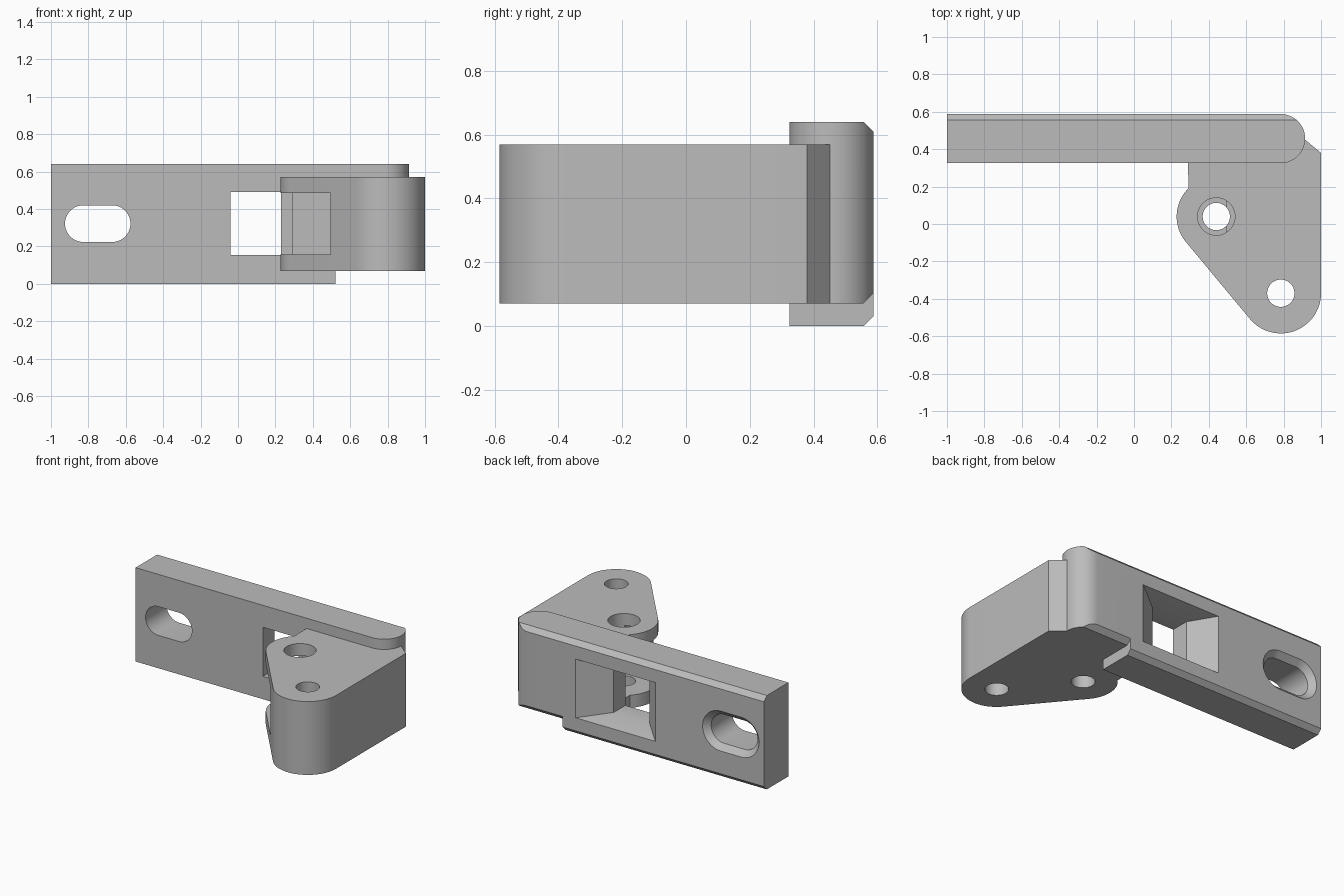
import bpy
import bmesh
from math import cos, sin, radians

cube = bpy.data.objects.get("Cube")
if cube:
    bpy.data.objects.remove(cube, do_unlink=True)

# One plain grey finish
grey = bpy.data.materials.new("plain_grey")
grey.use_nodes = True
colour = (0.5, 0.5, 0.5, 1)
grey.diffuse_color = colour
grey.node_tree.nodes["Principled BSDF"].inputs["Base Color"].default_value = colour


def loft(name, rings):
    """Closed solid skinned through rings with equal point counts."""
    bm = bmesh.new()
    loops = [[bm.verts.new(p) for p in ring] for ring in rings]
    n = len(loops[0])
    for a, b in zip(loops, loops[1:]):
        for i in range(n):
            j = (i + 1) % n
            bm.faces.new((a[i], a[j], b[j], b[i]))
    bm.faces.new(loops[0])
    bm.faces.new(loops[-1])
    bmesh.ops.recalc_face_normals(bm, faces=bm.faces)
    mesh = bpy.data.meshes.new(name)
    bm.to_mesh(mesh)
    bm.free()
    mesh.materials.append(grey)
    obj = bpy.data.objects.new(name, mesh)
    bpy.context.collection.objects.link(obj)
    return obj


def upright(name, plan, low, high):
    """Plan outline extruded along z."""
    return loft(name, [[(x, y, z) for x, y in plan] for z in (low, high)])


def lengthwise(name, section, left, right):
    """Side (y, z) outline extruded along x."""
    return loft(name, [[(x, y, z) for y, z in section] for x in (left, right)])


def arc(cx, cy, r, start, end, steps=24):
    angles = [radians(start + (end - start) * i / steps) for i in range(steps + 1)]
    return [(cx + r * cos(a), cy + r * sin(a)) for a in angles]


def circle(cx, cy, r):
    return arc(cx, cy, r, 0, 360, 48)[:-1]


def combine(target, other, operation="DIFFERENCE"):
    other.hide_render = True
    mod = target.modifiers.new("combine", "BOOLEAN")
    mod.operation = operation
    mod.solver = "EXACT"
    mod.object = other
    bpy.context.view_layer.objects.active = target
    bpy.ops.object.modifier_apply(modifier=mod.name)
    bpy.data.objects.remove(other, do_unlink=True)


# Mounting bar with one rounded end
FRONT, BACK, TOP = 0.325, 0.588, 0.64
radius = (BACK - FRONT) / 2
bar = upright("mounting_bar", [(-1, BACK), (-1, FRONT)]
              + arc(0.915 - radius, FRONT + radius, radius, -90, 90, 32), 0, TOP)

# Bevels along the back edges and the raised underside of the rounded end
combine(bar, lengthwise("top_bevel", [(0.555, 0.642), (0.7, 0.497), (0.7, 0.75), (0.555, 0.75)], -1.2, 1.2))
combine(bar, lengthwise("bottom_bevel", [(0.555, -0.002), (0.7, 0.143), (0.7, -0.1), (0.555, -0.1)], -1.2, 1.2))
combine(bar, lengthwise("end_step", [(0.2, -0.1), (0.2, 0.07), (0.555, 0.07), (0.7, 0.215), (0.7, -0.1)], 0.52, 1.2))


# Window flaring towards the back
def window_ring(y, x0, x1, z0, z1):
    return [(x0, y, z0), (x1, y, z0), (x1, y, z1), (x0, y, z1)]


inner, outer = (-0.04, 0.23, 0.155, 0.49), (-0.18, 0.42, 0.12, 0.52)
combine(bar, loft("window_cutter", [window_ring(y, *size) for y, size in
                                    ((0.2, inner), (0.45, inner), (BACK, outer), (0.7, outer))]))


# Long screw slot with a countersunk back
def slot_ring(y, r):
    pts = arc(-0.673, 0.322, r, -90, 90) + arc(-0.827, 0.322, r, 90, 270)
    return [(x, y, z) for x, z in pts]


combine(bar, loft("slot_cutter", [slot_ring(y, r) for y, r in
                                  ((0.2, 0.098), (0.55, 0.098), (BACK, 0.136), (0.7, 0.136))]))

# Hinge block
LOW, HIGH = 0.07, 0.57
plan = ([(0.6, 0.45), (0.6, 0.345), (0.29, 0.345)]
        + arc(0.44, 0.04, 0.212, 135, 220)
        + arc(0.785, -0.37, 0.215, 220, 360, 40)
        + [(1, 0.38), (0.91, 0.455)])
block = upright("hinge_block", plan, LOW, HIGH)

# Side recess, leaving an upper and a lower ear
combine(block, upright("recess_cutter", [(0.1, -0.6), (0.495, -0.6), (0.495, 0.28),
                                         (0.275, 0.28), (0.2, 0.31), (0.1, 0.31)], 0.157, 0.487))

# Pin holes: wider through the upper ear
combine(block, upright("pivot_hole", circle(0.44, 0.04, 0.073), 0, 0.7))
combine(block, upright("pivot_wide_hole", circle(0.44, 0.04, 0.1), 0.4, 0.7))
combine(block, upright("outer_hole", circle(0.785, -0.37, 0.073), 0, 0.7))

# Fuse into a single cast part
combine(bar, block, "UNION")
bar.name = "hinge_bracket"
bpy.ops.object.select_all(action="DESELECT")
bar.select_set(True)
bpy.context.view_layer.objects.active = bar
bpy.ops.object.shade_smooth_by_angle(angle=radians(25))
